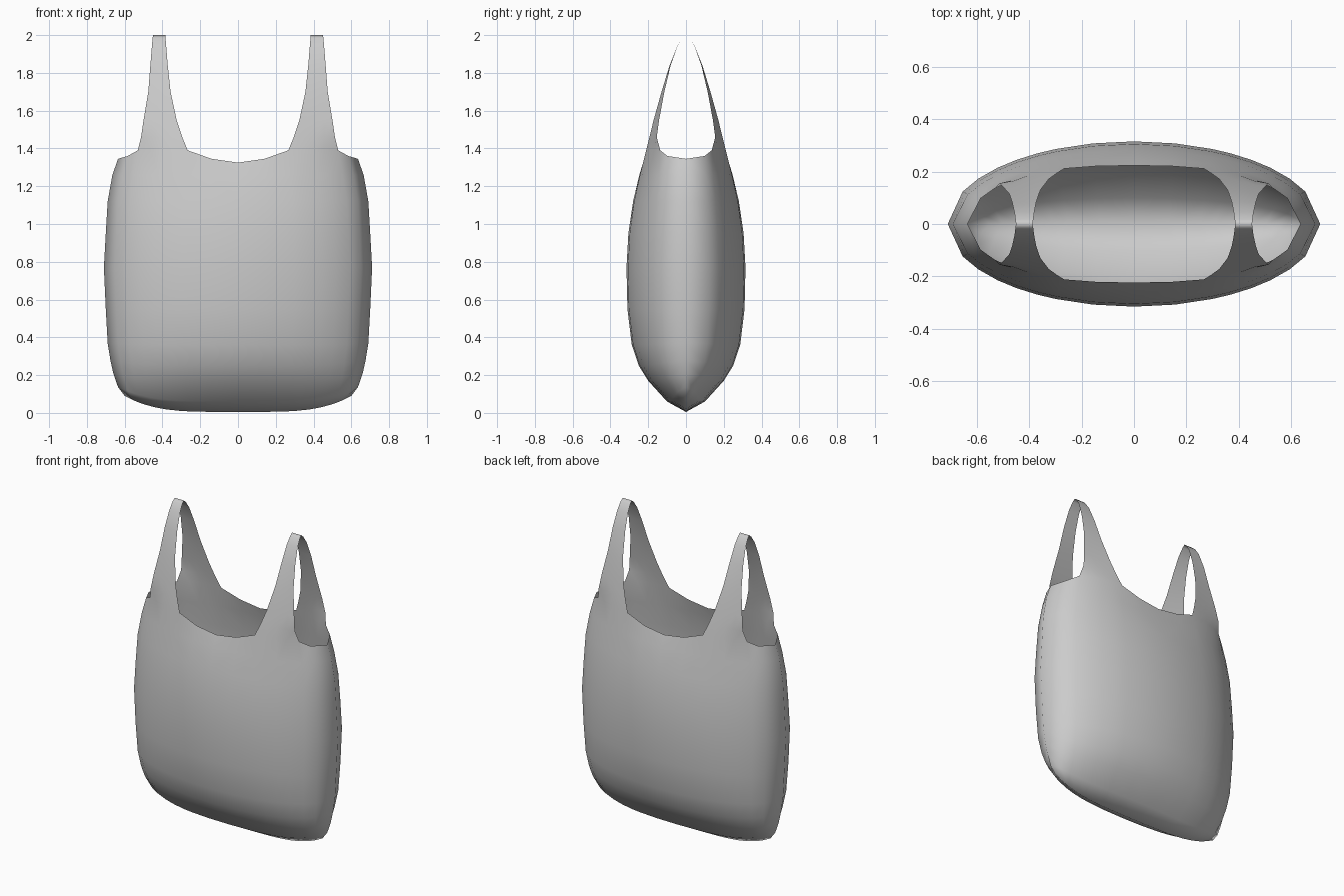
import bpy, bmesh

# body rows: height, half width, half depth, share of the bottom curve, squareness
ROWS = [(0.005, 0.60, 0.0, 1.0, 2.0), (0.06, 0.635, 0.10, 0.9, 2.0),
        (0.17, 0.66, 0.20, 0.45, 2.0), (0.25, 0.675, 0.25, 0.3, 2.0),
        (0.36, 0.69, 0.287, 0.1, 2.0), (0.55, 0.70, 0.31, 0, 2.0),
        (0.77, 0.71, 0.315, 0, 2.0), (0.95, 0.70, 0.305, 0, 2.0),
        (1.12, 0.69, 0.28, 0, 2.1), (1.26, 0.665, 0.247, 0, 2.3),
        (1.39, 0.635, 0.223, 0, 2.6)]
COLS = [0, 0.22, 0.42, 0.52, 0.63, 0.73, 0.835, 0.92, 1]
# rim height in each column
RIM = [1.325, 1.345, 1.39, 1.395, 1.395, 1.395, 1.39, 1.36, 1.345]
# handle rows: height, inner x, outer x, depth at the middle
HANDLE = [(1.46, 0.295, 0.513, 0.174), (1.55, 0.325, 0.50, 0.157),
          (1.70, 0.357, 0.475, 0.122), (1.84, 0.372, 0.464, 0.084),
          (1.94, 0.38, 0.456, 0.046), (1.985, 0.384, 0.452, 0.017),
          (2.0, 0.385, 0.45, 0.0)]

bm = bmesh.new()


def strip(lower, upper):
    for i in range(len(lower) - 1):
        bm.faces.new((lower[i], lower[i + 1], upper[i + 1], upper[i]))


# one quarter of the body
prev = None
for n, (z, w, d, b, p) in enumerate(ROWS):
    row = []
    for u, rim in zip(COLS, RIM):
        h = rim if n == len(ROWS) - 1 else z + b * 0.085 * u ** 4
        row.append(bm.verts.new((u * w, -d * max(0, 1 - u ** p) ** 0.5, h)))
    if prev:
        strip(prev, row)
    prev = row

# half a handle strap rising from columns 2 to 6 of the rim
prev = prev[2:7]
for z, xi, xo, y in HANDLE:
    row = []
    for i in range(5):
        t = i / 4
        bend = 1 + (0.5 - t) * 0.22 * (2.0 - z) / 0.54
        row.append(bm.verts.new((xi + (xo - xi) * t, -y * bend, z)))
    strip(prev, row)
    prev = row

mesh = bpy.data.meshes.new("carrier_bag")
bm.to_mesh(mesh)
bm.free()
bag = bpy.data.objects.new("carrier_bag", mesh)
bpy.context.collection.objects.link(bag)
for poly in mesh.polygons:
    poly.use_smooth = True

# mirror to the other side and the back, welding the seams
mod = bag.modifiers.new("mirror", 'MIRROR')
mod.use_axis = (True, True, False)
mod.use_clip = True
mod.merge_threshold = 0.001
